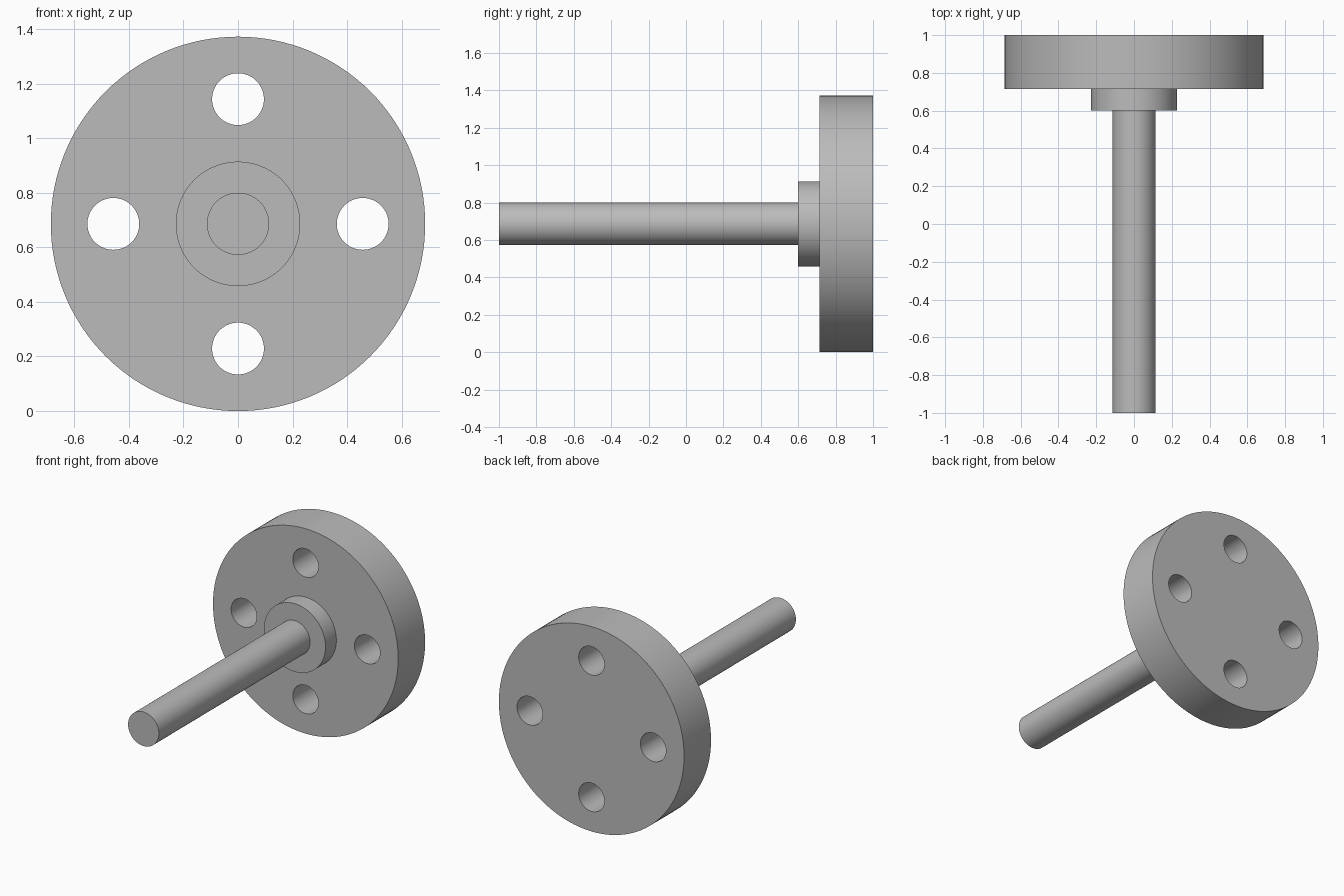
import bpy, bmesh, math
from mathutils import Vector

cube = bpy.data.objects.get("Cube")
if cube:
    bpy.data.objects.remove(cube, do_unlink=True)

AXIS_Z = 0.686          # height of the shaft axis
SEGMENTS = 128

steel = bpy.data.materials.new("plain grey")
steel.use_nodes = True
grey = (0.5, 0.5, 0.5, 1)
steel.diffuse_color = grey
steel.node_tree.nodes["Principled BSDF"].inputs["Base Color"].default_value = grey


def lathe(name, profile, x=0, z=AXIS_Z, segments=SEGMENTS):
    """Revolve (radius, y) points around an axis along y."""
    bm = bmesh.new()
    verts = [bm.verts.new((r, y, 0)) for r, y in profile]
    edges = [bm.edges.new(pair) for pair in zip(verts, verts[1:])]
    bmesh.ops.spin(bm, geom=verts + edges, cent=(0, 0, 0), axis=(0, 1, 0),
                   angle=math.tau, steps=segments, use_merge=True)
    bmesh.ops.remove_doubles(bm, verts=bm.verts, dist=1e-5)
    bmesh.ops.recalc_face_normals(bm, faces=bm.faces)
    bmesh.ops.translate(bm, verts=bm.verts, vec=Vector((x, 0, z)))
    mesh = bpy.data.meshes.new(name)
    bm.to_mesh(mesh)
    bm.free()
    mesh.materials.append(steel)
    obj = bpy.data.objects.new(name, mesh)
    bpy.context.collection.objects.link(obj)
    return obj


# Shaft, hub collar and flange disc turned as one solid
body = lathe("flanged_shaft", [
    (0, -1), (0.114, -1), (0.114, 0.6),
    (0.228, 0.6), (0.228, 0.715),
    (0.686, 0.715), (0.686, 1), (0, 1)])

bpy.ops.object.select_all(action='DESELECT')
body.select_set(True)
bpy.context.view_layer.objects.active = body

# Four bolt holes through the flange
for i in range(4):
    angle = i * math.pi / 2
    cutter = lathe("bolt_hole_cutter", [(0, 0.65), (0.095, 0.65), (0.095, 1.1), (0, 1.1)],
                   0.457 * math.cos(angle), AXIS_Z + 0.457 * math.sin(angle), 64)
    cutter.hide_render = True
    cut = body.modifiers.new("bolt_hole", 'BOOLEAN')
    cut.operation = 'DIFFERENCE'
    cut.solver = 'EXACT'
    cut.object = cutter
    bpy.ops.object.modifier_apply(modifier=cut.name)
    bpy.data.objects.remove(cutter, do_unlink=True)

bpy.ops.object.shade_smooth_by_angle(angle=math.radians(30))
